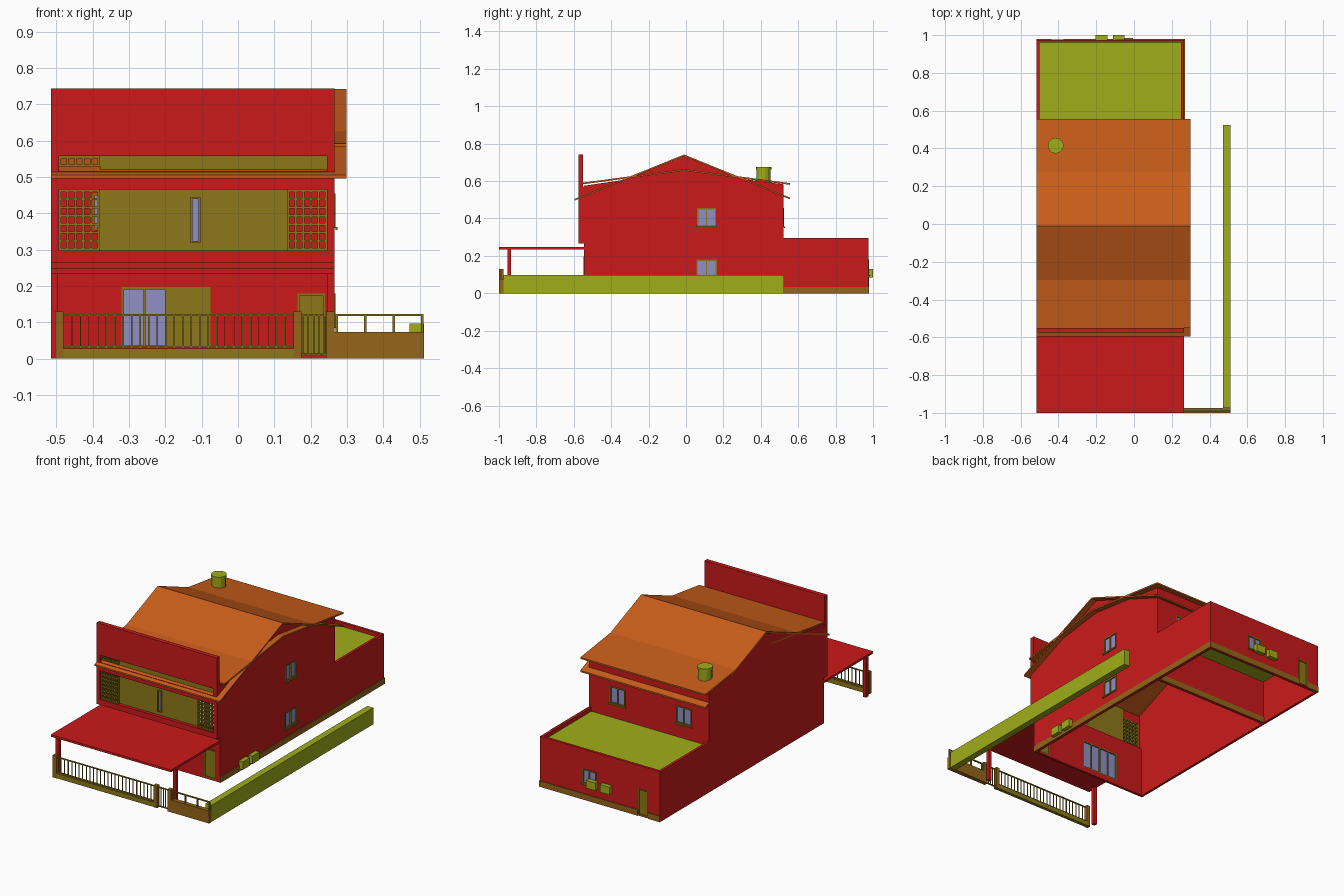
import bpy, bmesh
from mathutils import Matrix, Vector

if "Cube" in bpy.data.objects:
    bpy.data.objects.remove(bpy.data.objects["Cube"])


def material(name, rgb):
    m = bpy.data.materials.new(name)
    m.diffuse_color = (*rgb, 1)
    m.use_nodes = True
    m.node_tree.nodes["Principled BSDF"].inputs["Base Color"].default_value = m.diffuse_color
    return m


RED = material("red_plaster", (0.60, 0.01, 0.01))
ORANGE = material("roof_tile", (0.58, 0.11, 0.01))
OLIVE = material("olive_wood", (0.27, 0.19, 0.01))
BROWN = material("plinth_brown", (0.30, 0.13, 0.01))
GREEN = material("lime_concrete", (0.35, 0.42, 0.01))
GLASS = material("glass", (0.28, 0.28, 0.55))


def finish(name, bm, mat):
    bmesh.ops.recalc_face_normals(bm, faces=bm.faces)
    me = bpy.data.meshes.new(name)
    bm.to_mesh(me)
    bm.free()
    ob = bpy.data.objects.new(name, me)
    bpy.context.collection.objects.link(ob)
    me.materials.append(mat)
    return ob


def boxes(name, mat, *specs):
    """One object from boxes given as x0,x1,y0,y1,z0,z1."""
    bm = bmesh.new()
    for x0, x1, y0, y1, z0, z1 in specs:
        mid = Vector(((x0 + x1) / 2, (y0 + y1) / 2, (z0 + z1) / 2))
        bmesh.ops.create_cube(bm, size=1, matrix=Matrix.Translation(mid) @ Matrix.Diagonal((x1 - x0, y1 - y0, z1 - z0, 1)))
    return finish(name, bm, mat)


def prism(name, mat, pts, x0, x1):
    """Extrude a y,z profile along x."""
    bm = bmesh.new()
    f = bm.faces.new([bm.verts.new((x0, y, z)) for y, z in pts])
    r = bmesh.ops.extrude_face_region(bm, geom=[f])
    bmesh.ops.translate(bm, vec=(x1 - x0, 0, 0), verts=[v for v in r["geom"] if isinstance(v, bmesh.types.BMVert)])
    return finish(name, bm, mat)


def cut(wall, spec):
    cutter = boxes("cutter", RED, spec)
    mod = wall.modifiers.new("opening", "BOOLEAN")
    mod.operation, mod.solver, mod.object = "DIFFERENCE", "EXACT", cutter
    bpy.context.view_layer.objects.active = wall
    bpy.ops.object.modifier_apply(modifier=mod.name)
    bpy.data.objects.remove(cutter)


def opening(name, wall, axis, u0, u1, z0, z1, d0, d1, panes=2, fill=GLASS, sill=0):
    """Hole in a wall with frame, mullions and pane; d0 to d1 is the depth range."""
    def at(a, b, c, d, e, f):
        return (a, b, c, d, e, f) if axis == "y" else (c, d, a, b, e, f)
    w = 0.006
    cut(wall, at(u0, u1, d0 - 0.02, d1 + 0.02, z0, z1))
    frame = [at(u0, u1, d0, d1, z, z + w) for z in (z0, z1 - w)]
    for i in range(panes + 1):
        u = u0 + (u1 - u0 - w) * i / panes
        frame.append(at(u, u + w, d0, d1, z0 + w, z1 - w))
    if sill:
        e = sorted((d0 if sill < 0 else d1, (d0 if sill < 0 else d1) + sill * 0.006))
        frame.append(at(u0 - 0.006, u1 + 0.006, *e, z0 - 0.006, z0 + 0.002))
    boxes(name + "_frame", OLIVE, *frame)
    m = (d0 + d1) / 2
    boxes(name + "_pane", fill, at(u0 + w, u1 - w, m - 0.002, m + 0.002, z0 + w, z1 - w))


L, R, T = -0.515, 0.265, 0.015

# Main house shell, open underneath
side = [(-0.545, 0), (0.52, 0), (0.52, 0.583), (0.30, 0.612), (-0.01, 0.732), (-0.32, 0.608),
        (-0.545, 0.575), (-0.575, 0.505), (-0.575, 0.265), (-0.545, 0.265)]
prism("left_wall", RED, side, L, L + T)
right_wall = prism("right_wall", RED, side, R - T, R)
front_wall = boxes("front_wall", RED, (L + T, R - T, -0.545, -0.53, 0, 0.30))
back_wall = boxes("back_wall", RED, (L + T, R - T, 0.505, 0.52, 0, 0.583))

# Rear extension with flat roof inside its parapet
boxes("extension_side_walls", RED, (L, L + T, 0.52, 0.975, 0, 0.295), (R - T, R, 0.52, 0.975, 0, 0.295))
ext_back = boxes("extension_back_wall", RED, (L + T, R - T, 0.96, 0.975, 0, 0.295))
boxes("extension_flat_roof", GREEN, (L + T, R - T, 0.52, 0.96, 0.262, 0.272))
boxes("plinth", BROWN, (R, R + 0.004, -0.545, 0.979, 0, 0.035), (-0.372, R, 0.975, 0.979, 0, 0.035),
      (L, -0.437, 0.975, 0.979, 0, 0.035), (L + T, R - T, 0.52, 0.524, 0, 0.035))


# Steep and shallow gable roofs crossing each other
def gable(name, y0, z0, ridge, y1, z1, t=0.009):
    prism(name, ORANGE, [(y0, z0), (-0.01, ridge), (y1, z1), (y1, z1 - t), (-0.01, ridge - t), (y0, z0 - t)], L, 0.298)


gable("steep_roof", -0.595, 0.505, 0.742, 0.555, 0.512)
gable("shallow_roof", -0.55, 0.592, 0.664, 0.555, 0.589)

# Upper front: balcony band, columns, beam and tall parapet
boxes("upper_front_surround", RED, (L, R, -0.575, -0.545, 0.265, 0.298), (L, R, -0.575, -0.55, 0.465, 0.515),
      (L, -0.493, -0.575, -0.55, 0.298, 0.557), (0.245, R, -0.575, -0.55, 0.298, 0.557),
      (L, R, -0.575, -0.55, 0.557, 0.743))
panel = boxes("upper_panel", OLIVE, (-0.38, 0.135, -0.556, -0.546, 0.298, 0.557))
boxes("slot_panel", OLIVE, (0.135, 0.245, -0.556, -0.546, 0.465, 0.557))
opening("upper_window", panel, "y", -0.131, -0.103, 0.318, 0.445, -0.562, -0.546, 1)


# Breeze block lattices
def lattice(name, x0, x1, z0, z1, cols, rows):
    w = 0.006
    bars = [(x, x + w, -0.568, -0.55, z0, z1) for x in (x0 + (x1 - x0 - w) * i / cols for i in range(cols + 1))]
    bars += [(x0, x1, -0.567, -0.551, z, z + w) for z in (z0 + (z1 - z0 - w) * i / rows for i in range(rows + 1))]
    boxes(name, OLIVE, *bars)


lattice("left_lattice", -0.493, -0.38, 0.298, 0.465, 5, 7)
lattice("right_lattice", 0.135, 0.245, 0.298, 0.465, 5, 7)
lattice("slot_lattice", -0.493, -0.38, 0.528, 0.557, 5, 1)

# Doors and windows
opening("sliding_doors", front_wall, "y", -0.32, -0.075, 0.03, 0.197, -0.549, -0.53, 4)
boxes("sliding_shutters", OLIVE, (-0.195, -0.08, -0.545, -0.541, 0.036, 0.191))
opening("front_door", front_wall, "y", 0.163, 0.24, 0.008, 0.18, -0.549, -0.53, 1, OLIVE)
opening("right_upper_window", right_wall, "x", 0.06, 0.16, 0.36, 0.455, R - T, R + 0.003, 2, GLASS, 1)
opening("right_lower_window", right_wall, "x", 0.055, 0.165, 0.085, 0.18, R - T, R + 0.003, 2, GLASS, 1)
for i, x in enumerate((-0.40, 0.03)):
    opening(f"back_upper_window_{i}", back_wall, "y", x, x + 0.10, 0.355, 0.455, 0.505, 0.523, 2, GLASS, 1)
opening("back_lower_window", ext_back, "y", -0.10, -0.01, 0.095, 0.18, 0.96, 0.978, 2, GLASS, 1)
opening("back_door", ext_back, "y", -0.437, -0.372, 0.005, 0.16, 0.96, 0.978, 1, OLIVE)

# Outdoor boxes on the back and right walls
boxes("back_units", GREEN, *[(x, x + 0.062, 0.975, 1.0, 0.085, 0.13) for x in (-0.203, -0.112)])
boxes("side_units", GREEN, *[(R, R + 0.026, y, y + 0.065, 0.015, 0.062) for y in (-0.37, -0.28)])

# Water tank with lid
bm = bmesh.new()
for r, z0, z1 in ((0.038, 0.575, 0.668), (0.042, 0.662, 0.676)):
    bmesh.ops.create_cone(bm, cap_ends=True, segments=14, radius1=r, radius2=r, depth=z1 - z0,
                          matrix=Matrix.Translation((-0.415, 0.415, (z0 + z1) / 2)))
finish("water_tank", bm, GREEN)

# Porch roof and posts
boxes("porch_roof", RED, (L, R, -1.0, -0.545, 0.235, 0.248))
boxes("porch_posts", RED, *[(x, x + 0.02, -0.955, -0.935, 0, 0.235) for x in (L, R - 0.02)])

# Front fence, gate, low wall and boundary wall
boxes("fence_pillars", BROWN, *[(x, x + 0.023, -1.0, -0.977, 0, 0.13) for x in (-0.503, 0.152, 0.242)])
boxes("fence_base", OLIVE, (-0.48, 0.152, -0.998, -0.979, 0, 0.028))
bars = [(-0.48 + 0.0234 * i - 0.002, -0.48 + 0.0234 * i + 0.002, -0.991, -0.987, 0.028, 0.12) for i in range(1, 27)]
boxes("fence_bars", OLIVE, (-0.48, 0.152, -0.993, -0.985, 0.118, 0.123), (-0.48, 0.152, -0.993, -0.985, 0.03, 0.035), *bars)
gate = [(x - 0.002, x + 0.002, -0.991, -0.987, 0.01, 0.12) for x in (0.178, 0.193, 0.208, 0.223, 0.239)]
boxes("gate", OLIVE, *[(0.175, 0.242, -0.993, -0.985, z, z + 0.005) for z in (0.008, 0.118)], *gate)
boxes("low_front_wall", BROWN, (R, 0.512, -1.0, -0.975, 0, 0.073))
rails = [(x, x + 0.007, -0.992, -0.984, 0.073, 0.12) for x in (0.268, 0.347, 0.425, 0.503)]
boxes("low_wall_railing", OLIVE, (R, 0.51, -0.992, -0.984, 0.117, 0.123), *rails)
boxes("boundary_wall", GREEN, (0.472, 0.511, -0.975, 0.525, 0, 0.097))
